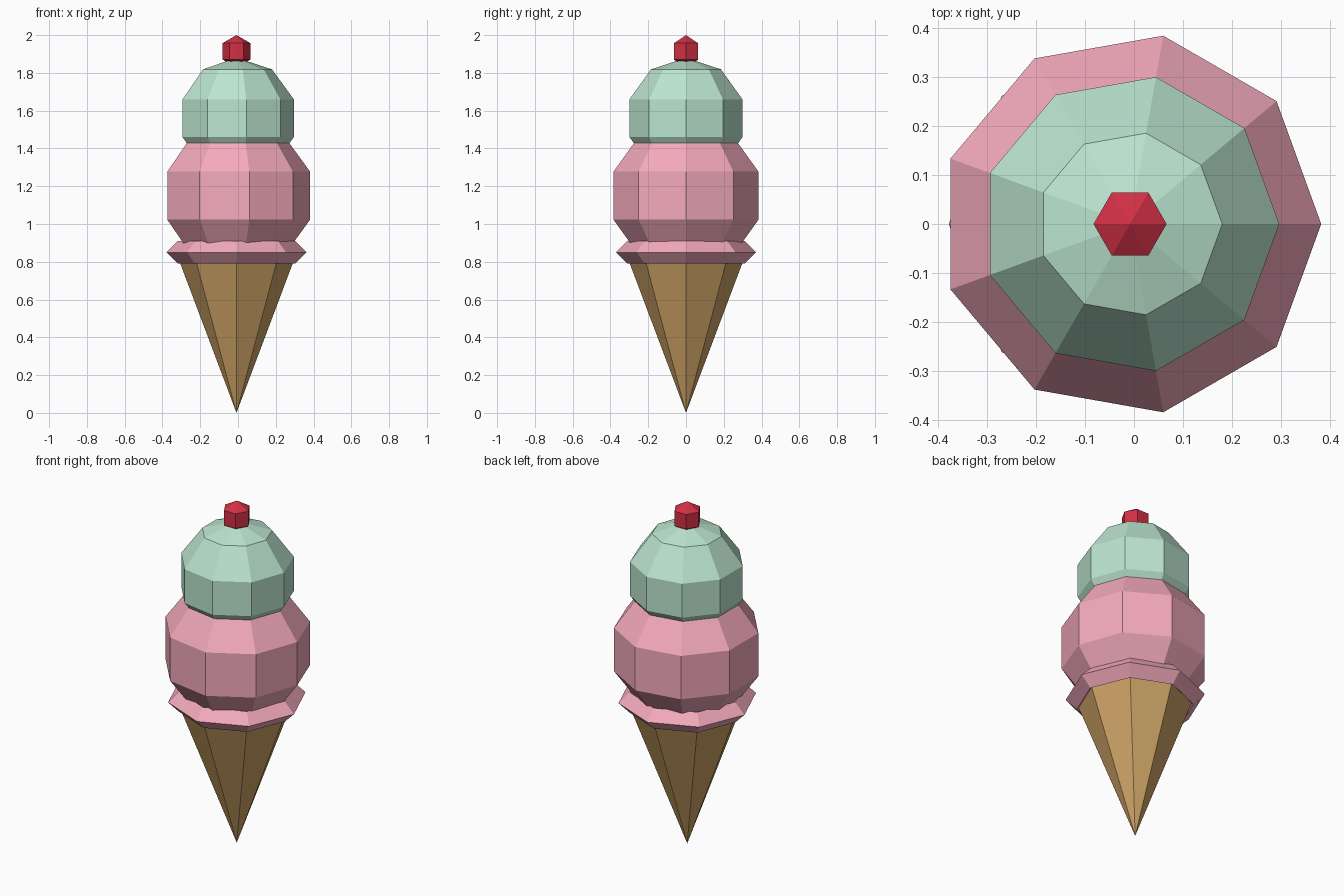
import bpy, bmesh
from math import sin, cos, pi

if "Cube" in bpy.data.objects:
    bpy.data.objects.remove(bpy.data.objects["Cube"])

CX = -0.008  # common axis of all parts


def material(name, rgb):
    m = bpy.data.materials.new(name)
    m.diffuse_color = (*rgb, 1)
    m.use_nodes = True
    m.node_tree.nodes["Principled BSDF"].inputs["Base Color"].default_value = m.diffuse_color
    return m


def lathe(name, profile, sides, mat, closed=False):
    """Spin (radius, z) points around the axis, first corner on +x."""
    bm = bmesh.new()
    rings = []
    for r, z in profile:
        if r < 1e-6:
            rings.append([bm.verts.new((0, 0, z))] * sides)
        else:
            rings.append([bm.verts.new((r * cos(2 * pi * i / sides),
                                        r * sin(2 * pi * i / sides), z))
                          for i in range(sides)])
    pairs = list(zip(rings, rings[1:]))
    if closed:
        pairs.append((rings[-1], rings[0]))
    for a, b in pairs:
        for i in range(sides):
            j = (i + 1) % sides
            bm.faces.new(list(dict.fromkeys((a[i], a[j], b[j], b[i]))))
    bmesh.ops.recalc_face_normals(bm, faces=bm.faces)
    me = bpy.data.meshes.new(name)
    bm.to_mesh(me)
    bm.free()
    me.materials.append(mat)
    ob = bpy.data.objects.new(name, me)
    ob.location.x = CX
    bpy.context.collection.objects.link(ob)
    return ob


def ball(name, radius, z, sides, rings, mat):
    """Low-poly sphere with poles on the axis."""
    prof = [(radius * sin(pi * k / rings), z - radius * cos(pi * k / rings))
            for k in range(rings + 1)]
    return lathe(name, prof, sides, mat)


wafer = material("wafer", (0.60, 0.36, 0.13))
pink = material("strawberry", (0.90, 0.40, 0.50))
mint = material("mint", (0.50, 0.78, 0.62))
red = material("cherry_red", (0.65, 0.03, 0.06))

# Wafer cone, point down
lathe("cone", [(0, 0), (0.32, 0.85), (0, 0.85)], 8, wafer)

# Melted rim: ring with a diamond section
lathe("scoop_rim", [(0.31, 0.79), (0.37, 0.85), (0.31, 0.91), (0.25, 0.85)],
      8, pink, closed=True)

# Scoops and cherry
ball("lower_scoop", 0.41, 1.15, 9, 5, pink)
ball("upper_scoop", 0.32, 1.56, 9, 5, mint)
ball("cherry", 0.086, 1.914, 6, 3, red)
